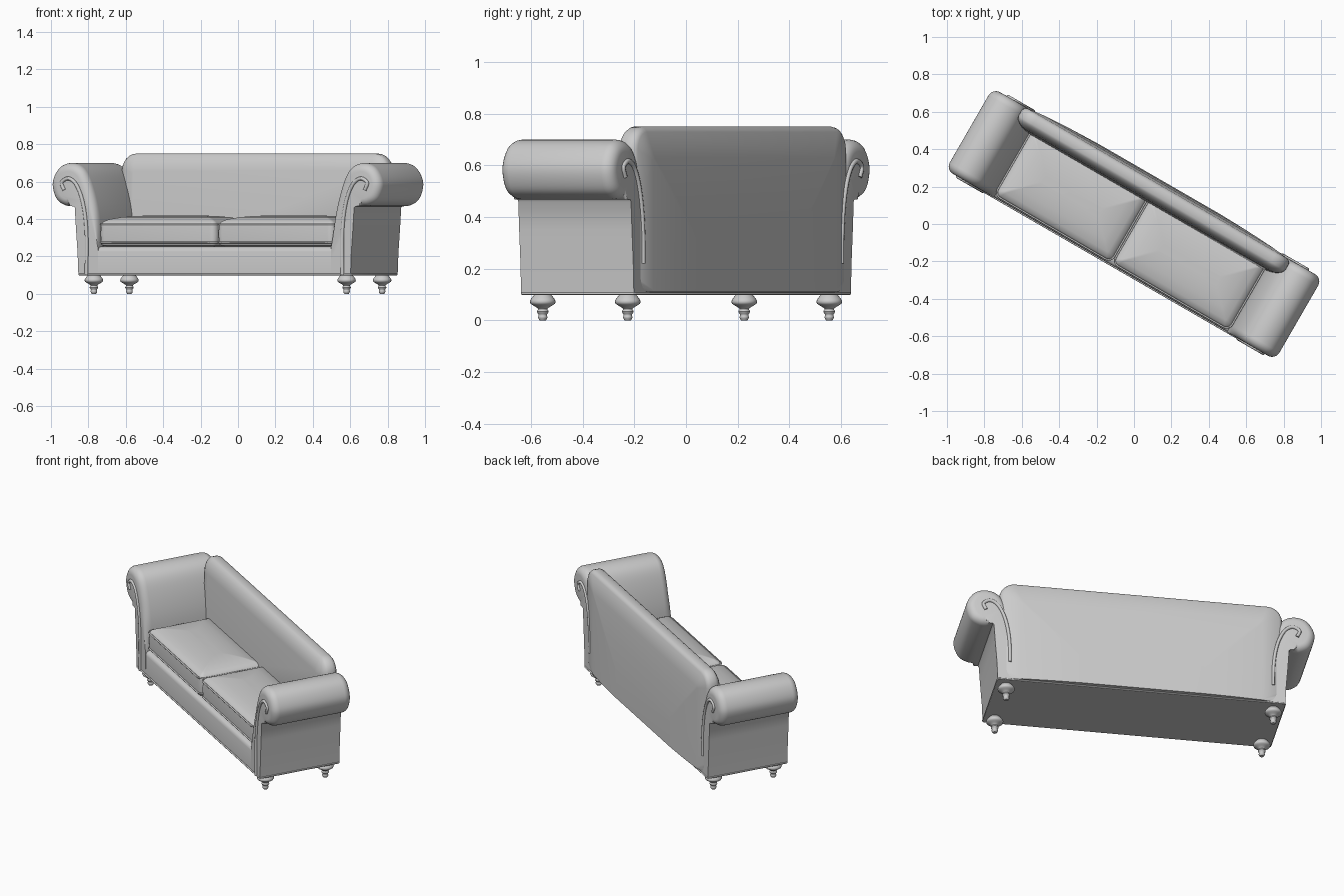
import bpy, bmesh, math
from mathutils import Vector

if "Cube" in bpy.data.objects:
    bpy.data.objects.remove(bpy.data.objects["Cube"])

TURN = math.radians(-30)  # the whole sofa stands turned about z


def finish(ob, mirror_x=False, mirror_y=False):
    ob.rotation_euler.z = TURN
    if mirror_x or mirror_y:
        m = ob.modifiers.new("mirror", 'MIRROR')
        m.use_axis = (mirror_x, mirror_y, False)
    if ob.type == 'MESH':
        bpy.ops.object.select_all(action='DESELECT')
        ob.select_set(True)
        bpy.context.view_layer.objects.active = ob
        bpy.ops.object.shade_smooth_by_angle(angle=math.radians(40))
    return ob


def loft(name, rings, closed=True, **kw):
    """Skin a list of equal point loops and cap both ends."""
    bm = bmesh.new()
    vs = [[bm.verts.new(p) for p in r] for r in rings]
    for a, b in zip(vs, vs[1:]):
        for i in range(len(a)):
            j = (i + 1) % len(a)
            bm.faces.new((a[i], a[j], b[j], b[i]))
    if closed:
        bm.faces.new(vs[0][::-1])
        bm.faces.new(vs[-1])
    bmesh.ops.recalc_face_normals(bm, faces=bm.faces)
    me = bpy.data.meshes.new(name)
    bm.to_mesh(me)
    bm.free()
    ob = bpy.data.objects.new(name, me)
    bpy.context.collection.objects.link(ob)
    return finish(ob, **kw)


def rrect(cx, cy, hw, hh, r, n=6):
    pts = []
    for k, (sx, sy) in enumerate(((1, 1), (-1, 1), (-1, -1), (1, -1))):
        for i in range(n + 1):
            a = math.pi / 2 * (k + i / n)
            pts.append((cx + sx * (hw - r) + r * math.cos(a),
                        cy + sy * (hh - r) + r * math.sin(a)))
    return pts


def smooth(pts, n=6):
    """Catmull-Rom through 2D points."""
    p = [Vector(q) for q in pts]
    p = [2 * p[0] - p[1]] + p + [2 * p[-1] - p[-2]]
    out = []
    for a, b, c, d in zip(p, p[1:], p[2:], p[3:]):
        for i in range(n):
            t = i / n
            out.append(0.5 * (2 * b + (c - a) * t + (2 * a - 5 * b + 4 * c - d) * t * t
                              + (3 * b - a - 3 * c + d) * t ** 3))
    return out + [p[-2]]


def piping(name, pts, radius, cyclic=False, **kw):
    cu = bpy.data.curves.new(name, 'CURVE')
    cu.dimensions = '3D'
    cu.bevel_depth = radius
    cu.bevel_resolution = 2
    cu.use_fill_caps = True
    s = cu.splines.new('POLY')
    s.points.add(len(pts) - 1)
    for q, p in zip(s.points, pts):
        q.co = (*p, 1)
    s.use_cyclic_u = cyclic
    ob = bpy.data.objects.new(name, cu)
    bpy.context.collection.objects.link(ob)
    return finish(ob, **kw)


# base: box with a softly rolled top front edge
prof = [(-.25, .1), (-.25, .225), (-.246, .24), (-.237, .248), (-.22, .252), (.25, .252), (.25, .1)]
loft("base", [[(x, y, z) for y, z in prof] for x in (-.83, .83)])
piping("base_welt", [(x, y, .104) for x, y in rrect(0, 0, .84, .252, .01, 2)], .005, True)

# scroll arms: rolled profile, ends rounded around the roll
inner = smooth([(.72, .1), (.72, .25), (.735, .43), (.775, .58), (.825, .67), (.90, .70),
                (.975, .675), (1.017, .595), (.995, .51), (.94, .473), (.868, .468)])
outer = [Vector(q) for q in ((.862, .46), (.855, .35), (.845, .22), (.84, .1))]
arm = inner + outer


def arm_ring(off, y):
    pts = []
    for i, p in enumerate(arm):
        t = arm[(i + 1) % len(arm)] - arm[i - 1]
        nrm = Vector((t.y, -t.x)).normalized()
        w = min(1, max(0, (p.y - .25) / .25)) if i < len(inner) - 3 else 0
        q = p + nrm * off * w
        pts.append((q.x, y, q.y))
    return pts


R = .045
ends = [(R * (1 - math.sin(a)), .252 - R * (1 - math.cos(a)))
        for a in (math.pi / 2 * k / 6 for k in range(7))]
rings = [arm_ring(o, -y) for o, y in ends] + [arm_ring(o, y) for o, y in ends[::-1]]
loft("scroll_arm", rings, mirror_x=True)

# scroll piping on the arm faces, front and back
hook = smooth([(.79, .1), (.79, .33), (.81, .48), (.85, .58), (.90, .617), (.943, .595), (.928, .555)])
piping("arm_front_piping", [(x, -.252, z) for x, z in hook], .010, mirror_x=True)
piping("arm_back_piping", [(x - .02, .252, z) for x, z in hook if z > .22], .010, mirror_x=True)

# backrest: rounded panel, leaning front, slightly bulging rear
rings = []
for d, y, lean in ((.09, .128, .12), (.05, .132, .11), (.025, .148, .08), (.008, .168, .04), (0, .19, 0),
                   (0, .225, 0), (.006, .24, 0), (.02, .25, 0), (.12, .262, 0), (.28, .271, 0), (.45, .276, 0)):
    hh = (.75 - d - .11) / 2
    r = max(.09 - d, .01)
    rings.append([(x, y + lean * max(0, z - .5) if lean else y, z)
                  for x, z in rrect(0, .11 + hh, .825 - d, hh, r)])
loft("backrest", rings)

# two seat cushions with crowned tops and edge piping
for side, cx in (("left", -.364), ("right", .364)):
    rings = []
    for d, z in ((.05, .25), (.012, .258), (.003, .27), (.003, .285), (0, .32), (.003, .36), (.003, .37),
                 (.014, .385), (.04, .398), (.09, .41), (.14, .416), (.18, .418)):
        rings.append([(x, y, z) for x, y in rrect(cx, -.035, .361 - d, .205 - d, max(.035 - d, .008))])
    loft(side + "_seat_cushion", rings)
    for z in (.275, .372):
        piping(side + "_cushion_piping", [(x, y, z) for x, y in rrect(cx, -.035, .359, .203, .035)], .005, True)

# turned feet
foot = smooth([(.012, 0), (.018, .012), (.016, .022), (.023, .034), (.018, .044), (.028, .053),
               (.046, .064), (.049, .076), (.042, .088), (.03, .102)], 3)
loft("foot", [[(.78 + r * math.cos(a), .19 + r * math.sin(a), max(z, 0))
               for a in (math.tau * i / 24 for i in range(24))] for r, z in foot],
     mirror_x=True, mirror_y=True)
